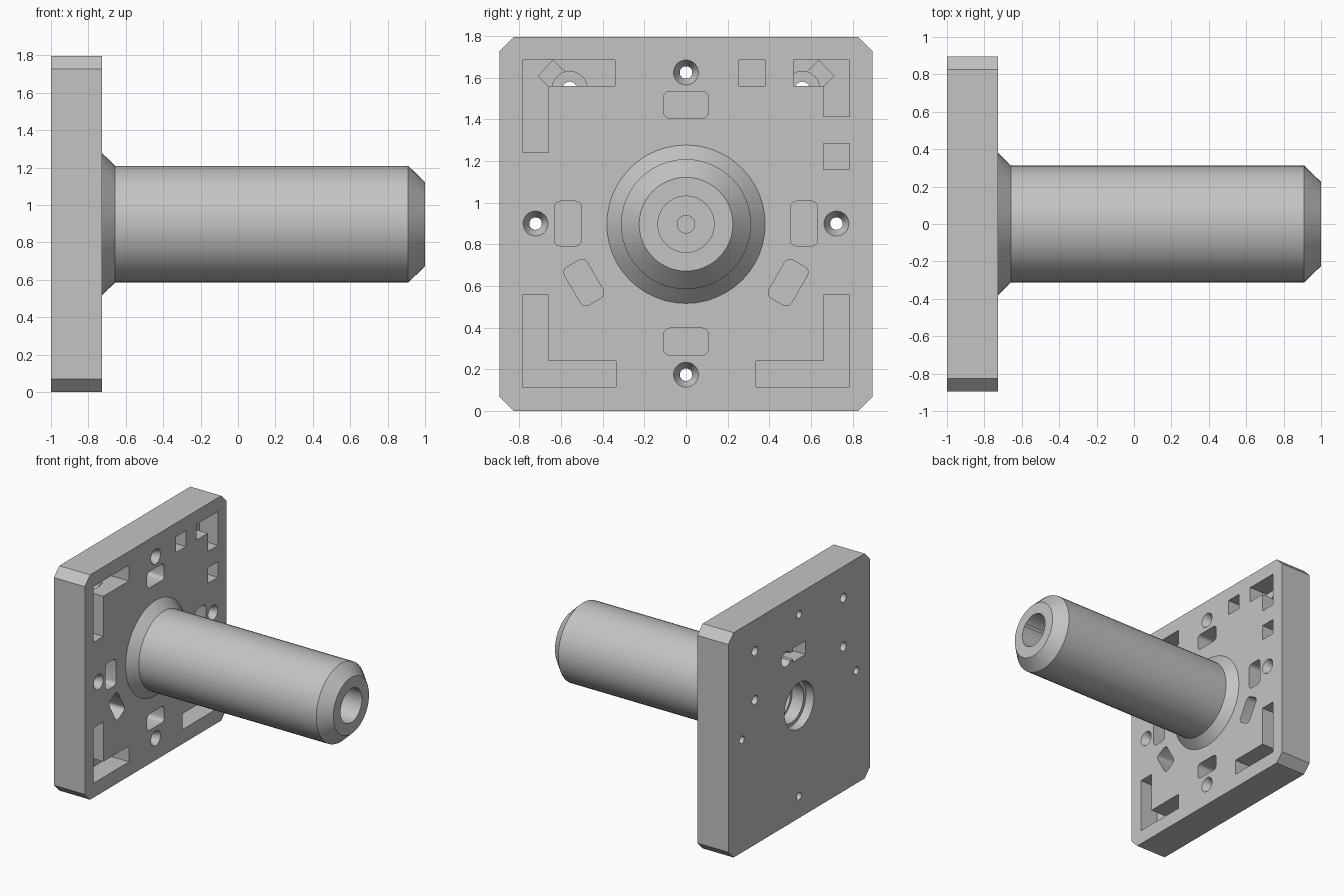
import bpy, bmesh, math
from mathutils import Matrix, Vector

if "Cube" in bpy.data.objects:
    bpy.data.objects.remove(bpy.data.objects["Cube"], do_unlink=True)

BACK, FACE, MID = -1.0, -0.727, 0.897
FLOOR = -0.89           # bottom of the front pockets

grey = bpy.data.materials.new("plain grey")
grey.use_nodes = True
grey.diffuse_color = (0.55, 0.55, 0.55, 1)
grey.node_tree.nodes["Principled BSDF"].inputs["Base Color"].default_value = (0.55, 0.55, 0.55, 1)


def finish(name, bm):
    bmesh.ops.recalc_face_normals(bm, faces=bm.faces)
    mesh = bpy.data.meshes.new(name)
    bm.to_mesh(mesh)
    bm.free()
    mesh.materials.append(grey)
    ob = bpy.data.objects.new(name, mesh)
    bpy.context.collection.objects.link(ob)
    return ob


def prism(name, outline, x0, x1):
    """Extrude a (y, z) outline from x0 to x1."""
    bm = bmesh.new()
    face = bm.faces.new([bm.verts.new((x0, y, z)) for y, z in outline])
    new = bmesh.ops.extrude_face_region(bm, geom=[face])["geom"]
    bmesh.ops.translate(bm, vec=(x1 - x0, 0, 0),
                        verts=[v for v in new if isinstance(v, bmesh.types.BMVert)])
    return finish(name, bm)


def lathe(name, profile, y=0, z=MID, steps=48):
    """Spin an (x, radius) profile about a line parallel to x."""
    bm = bmesh.new()
    pts = [bm.verts.new((x, y + r, z)) for x, r in profile]
    edges = [bm.edges.new(pair) for pair in zip(pts, pts[1:])]
    bmesh.ops.spin(bm, geom=pts + edges, cent=(0, y, z), axis=(1, 0, 0),
                   angle=math.tau, steps=steps, use_duplicate=False)
    bmesh.ops.remove_doubles(bm, verts=bm.verts, dist=1e-5)
    return finish(name, bm)


def rod(x0, x1, r, y, z, steps=24):
    return lathe("hole_cutter", [(x0, 0), (x0, r), (x1, r), (x1, 0)], y, z, steps)


def rect(y0, y1, z0, z1):
    return [(y0, z0), (y1, z0), (y1, z1), (y0, z1)]


def rounded(y, z, w, h, angle=0, r=0.03):
    """Rounded rectangle outline, turned about its middle."""
    pts = []
    for i, (sy, sz) in enumerate([(1, 1), (-1, 1), (-1, -1), (1, -1)]):
        for k in range(5):
            a = math.radians(90 * i + 22.5 * k)
            p = Vector((sy * (w / 2 - r) + r * math.cos(a), sz * (h / 2 - r) + r * math.sin(a)))
            p = Matrix.Rotation(math.radians(angle), 2) @ p
            pts.append((y + p.x, z + p.y))
    return pts


def combine(target, tool, operation="DIFFERENCE"):
    mod = target.modifiers.new("combine", "BOOLEAN")
    mod.operation, mod.solver, mod.object = operation, "EXACT", tool
    bpy.context.view_layer.objects.active = target
    bpy.ops.object.modifier_apply(modifier=mod.name)
    bpy.data.objects.remove(tool, do_unlink=True)


def pocket(outline, x0=FLOOR, x1=FACE + 0.1):
    combine(body, prism("pocket_cutter", outline, x0, x1))


# Square plate with clipped corners
h, c, top = 0.895, 0.068, 1.795
body = prism("flanged_shaft", [(-h + c, 0), (h - c, 0), (h, c), (h, top - c), (h - c, top),
                               (-h + c, top), (-h, top - c), (-h, c)], BACK, FACE)

# Shaft with flared foot and chamfered tip
combine(body, lathe("shaft", [(-0.85, 0), (-0.85, 0.38), (FACE, 0.38), (-0.657, 0.312),
                              (0.91, 0.312), (1, 0.225), (1, 0)]), "UNION")

# Stepped bore in the back, and bore with a pilot hole in the tip
combine(body, lathe("back_bore", [(-1.1, 0), (-1.1, 0.185), (-0.93, 0.185), (-0.93, 0.155),
                                  (-0.83, 0.155), (-0.83, 0.135), (-0.4, 0.135), (-0.4, 0)]))
combine(body, lathe("tip_bore", [(0.3, 0), (0.3, 0.042), (0.65, 0.042), (0.65, 0.135),
                                 (1.1, 0.135), (1.1, 0)]))

# Countersunk screw holes
for y, z in [(0, 1.625), (0, 0.175), (-0.722, 0.9), (0.722, 0.9)]:
    combine(body, lathe("screw_cutter", [(-1.1, 0), (-1.1, 0.03), (FACE - 0.06, 0.03),
                                         (FACE, 0.06), (FACE + 0.1, 0.06), (FACE + 0.1, 0)],
                        y, z, 24))

# Rounded pockets around the shaft
for z in (1.47, 0.333):
    pocket(rounded(0, z, 0.215, 0.13))
for s in (-1, 1):
    pocket(rounded(s * 0.567, 0.9, 0.13, 0.215))
    pocket(rounded(s * 0.49, 0.617, 0.125, 0.21, s * -30))

# Corner pockets: two lower angles, one upper angle, one short angle, two squares
lo, hi = 0.115, 1.685
for s in (-1, 1):
    pocket([(s * a, b) for a, b in [(0.337, lo), (0.785, lo), (0.785, 0.557), (0.66, 0.557),
                                    (0.66, 0.24), (0.337, 0.24)]])
pocket([(-0.785, 1.24), (-0.66, 1.24), (-0.66, 1.56), (-0.34, 1.56), (-0.34, hi), (-0.785, hi)])
pocket([(0.515, 1.56), (0.66, 1.56), (0.66, 1.415), (0.785, 1.415), (0.785, hi), (0.515, hi)])
pocket(rect(0.255, 0.38, 1.56, hi))
pocket(rect(0.66, 0.785, 1.16, 1.285))

# Small holes in the back, the upper pair opening into slanted recesses
for s in (-1, 1):
    combine(body, rod(-1.1, -0.9, 0.036, s * 0.558, 1.155))
    combine(body, rod(-1.1, -0.85, 0.036, s * 0.558, 1.545))
    combine(body, rod(-0.95, FLOOR + 0.03, 0.085, s * 0.558, 1.545))
    pocket([(s * a, b) for a, b in [(0.60, 1.5), (0.71, 1.61), (0.638, 1.683), (0.52, 1.57)]],
           -0.94, FLOOR + 0.02)

# Hanging slot in the back: round opening with a square end
combine(body, rod(-1.1, -0.86, 0.06, 0.165, 1.33))
pocket(rect(-0.08, 0.08, 1.275, 1.385), -1.1, -0.865)
pocket(rect(0.07, 0.165, 1.3, 1.36), -1.1, -0.87)

# Smooth round surfaces, sharp edges kept
bpy.ops.object.select_all(action="DESELECT")
body.select_set(True)
bpy.context.view_layer.objects.active = body
bpy.ops.object.shade_smooth_by_angle(angle=math.radians(25))
